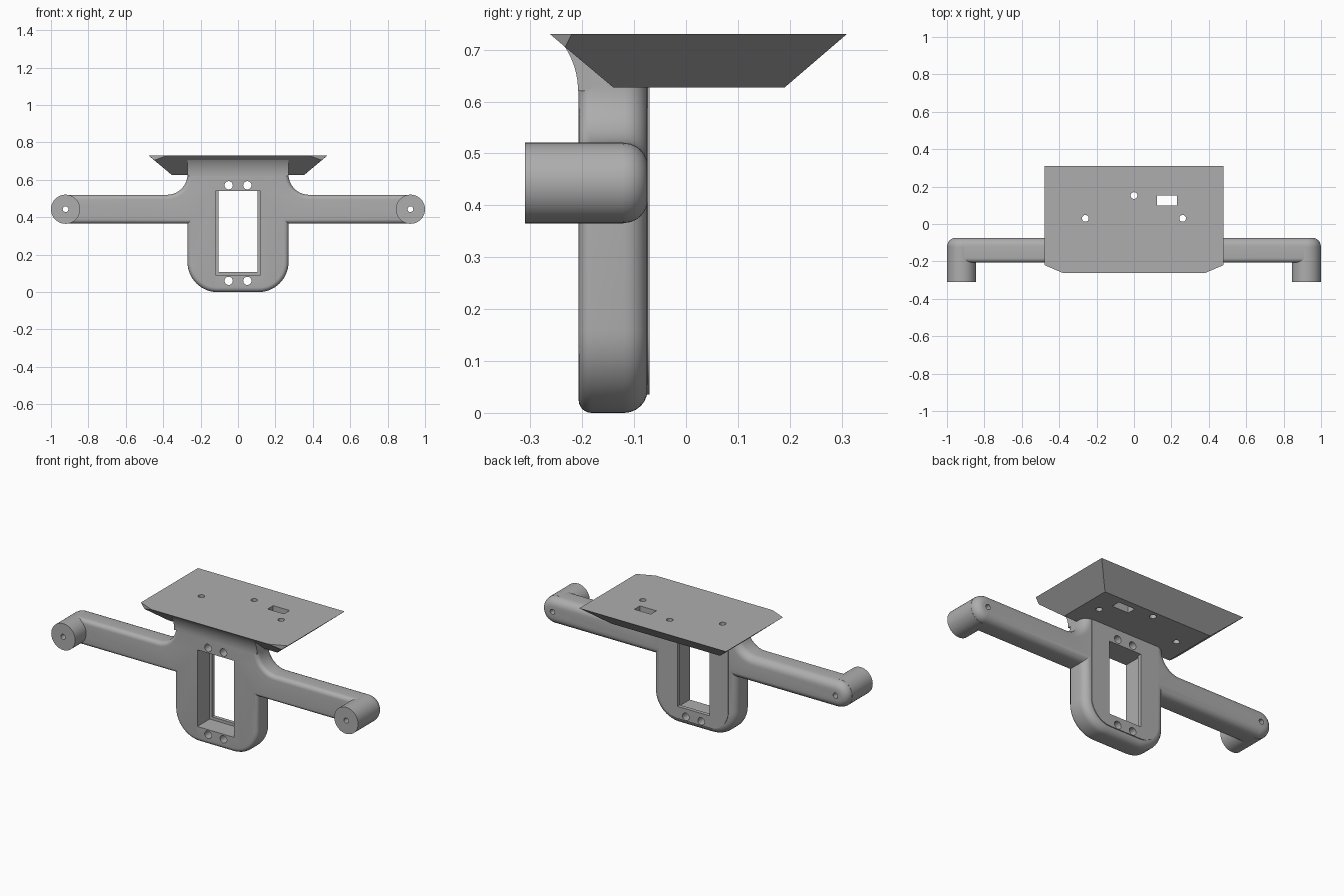
import bpy, bmesh
from math import cos, sin, radians, sqrt, pi
from mathutils import Matrix

if "Cube" in bpy.data.objects:
    bpy.data.objects.remove(bpy.data.objects["Cube"])

grey = bpy.data.materials.new("plain grey")
grey.use_nodes = True
COLOUR = (0.42, 0.42, 0.42, 1)
grey.diffuse_color = COLOUR
grey.node_tree.nodes["Principled BSDF"].inputs["Base Color"].default_value = COLOUR


def finish(name, bm):
    bmesh.ops.recalc_face_normals(bm, faces=bm.faces)
    mesh = bpy.data.meshes.new(name)
    bm.to_mesh(mesh)
    bm.free()
    mesh.materials.append(grey)
    obj = bpy.data.objects.new(name, mesh)
    bpy.context.collection.objects.link(obj)
    return obj


def arc(cx, cz, r, start, end, n=14):
    angles = [radians(start + (end - start) * i / n) for i in range(n + 1)]
    return [(cx + r * cos(a), cz + r * sin(a)) for a in angles]


def mirrored(half):
    return half + [(-x, z) for x, z in reversed(half)]


def slab(name, outline, front, back, front_round=0, back_round=0):
    """Extrude an x-z outline along y, rounding the front and back rims."""
    bm = bmesh.new()
    face = bm.faces.new([bm.verts.new((x, front, z)) for x, z in outline])
    new = bmesh.ops.extrude_face_region(bm, geom=[face])["geom"]
    moved = [g for g in new if isinstance(g, bmesh.types.BMVert)]
    bmesh.ops.translate(bm, verts=moved, vec=(0, back - front, 0))
    bmesh.ops.recalc_face_normals(bm, faces=bm.faces)
    for y, r in ((front, front_round), (back, back_round)):
        if r:
            rim = [e for e in bm.edges if all(abs(v.co.y - y) < 1e-5 for v in e.verts)]
            bmesh.ops.bevel(bm, geom=rim, offset=r, segments=6, profile=0.5,
                            affect="EDGES", clamp_overlap=False)
    return finish(name, bm)


def box(name, x0, x1, y0, y1, z0, z1):
    return slab(name, [(x0, z0), (x1, z0), (x1, z1), (x0, z1)], y0, y1)


def rod(name, x, y, z, r, length, axis="Y"):
    bm = bmesh.new()
    turn = Matrix.Rotation(pi / 2, 4, "X") if axis == "Y" else Matrix()
    bmesh.ops.create_cone(bm, cap_ends=True, segments=40, radius1=r, radius2=r,
                          depth=length, matrix=Matrix.Translation((x, y, z)) @ turn)
    return finish(name, bm)


def activate(obj):
    bpy.ops.object.select_all(action="DESELECT")
    obj.select_set(True)
    bpy.context.view_layer.objects.active = obj


def cut(obj, cutters):
    activate(obj)
    for c in cutters:
        mod = obj.modifiers.new("cut", "BOOLEAN")
        mod.operation, mod.solver, mod.object = "DIFFERENCE", "EXACT", c
        bpy.ops.object.modifier_apply(modifier=mod.name)


# Central body with both arms and shoulder fillets
ARM_X, ARM_Z = 0.922, 0.443
half = (arc(0.11, 0.16, 0.16, -90, 0) + [(0.27, 0.366)]
        + arc(ARM_X, ARM_Z, 0.077, -90, 90, 24)
        + arc(0.38, 0.63, 0.11, 270, 180) + [(0.27, 0.72)])
body = slab("body_and_arms", mirrored(half), -0.207, -0.074, 0.025, 0.045)

# Thin raised pad on the back
pad_half = arc(0.1, 0.16, 0.125, -90, 0) + [(0.225, 0.64)]
pad = slab("back_pad", mirrored(pad_half), -0.1, -0.07)

# Forward facing grips at the arm ends
grips = [rod(side + "_grip", s * ARM_X, -0.215, ARM_Z, 0.078, 0.19)
         for side, s in (("left", 1), ("right", -1))]

# Concave flare joining the body to the tray
R, BASE = 0.157, 0.62
bm = bmesh.new()
curve = []
for i in range(11):
    dz = 0.109 * i / 10
    curve.append((-0.208 - R + sqrt(R * R - dz * dz), BASE + dz))
profile = curve + [(-0.15, BASE + 0.109), (-0.15, BASE)]
side = bm.faces.new([bm.verts.new((-0.27, y, z)) for y, z in profile])
new = bmesh.ops.extrude_face_region(bm, geom=[side])["geom"]
bmesh.ops.translate(bm, vec=(0.54, 0, 0),
                    verts=[g for g in new if isinstance(g, bmesh.types.BMVert)])
flare = finish("tray_flare", bm)

# Tapered tray with clipped front corners
bm = bmesh.new()
corners = [(0.478, 0.31, 0.73), (0.478, -0.22, 0.73), (0.38, -0.262, 0.73),
           (0.447, -0.233, 0.705), (0.355, 0.19, 0.627), (0.355, -0.14, 0.627)]
points = [bm.verts.new((s * x, y, z)) for s in (1, -1) for x, y, z in corners]
bmesh.ops.convex_hull(bm, input=points)
bmesh.ops.dissolve_limit(bm, angle_limit=radians(2), verts=bm.verts, edges=bm.edges)
tray = finish("tray", bm)

# Openings: stepped window, screw holes, grip bores, tray holes and slot
window = [box("window_pocket", -0.12, 0.12, -0.4, -0.092, 0.09, 0.541),
          box("window_through", -0.105, 0.105, -0.4, 0.1, 0.107, 0.54)]
screws = [rod("screw_hole", s * 0.05, -0.15, z, 0.022, 0.5)
          for s in (1, -1) for z in (0.06, 0.571)]
bores = [rod("grip_bore", s * ARM_X, -0.2, ARM_Z, 0.015, 0.6) for s in (1, -1)]
tray_cuts = [rod("tray_hole", x, y, 0.68, 0.018, 0.4, "Z")
             for x, y in ((0, 0.152), (0.26, 0.03), (-0.26, 0.03))]
tray_cuts.append(box("tray_slot", 0.123, 0.23, 0.1, 0.152, 0.5, 0.9))

cut(body, window + screws + bores)
cut(pad, window + screws)
cut(tray, tray_cuts)
for grip, bore in zip(grips, bores):
    cut(grip, [bore])
for cutter in window + screws + bores + tray_cuts:
    bpy.data.objects.remove(cutter)

# Smooth the rounded surfaces, keep real edges crisp
for obj in [body, pad, flare, tray] + grips:
    activate(obj)
    bpy.ops.object.shade_smooth_by_angle(angle=radians(30))
